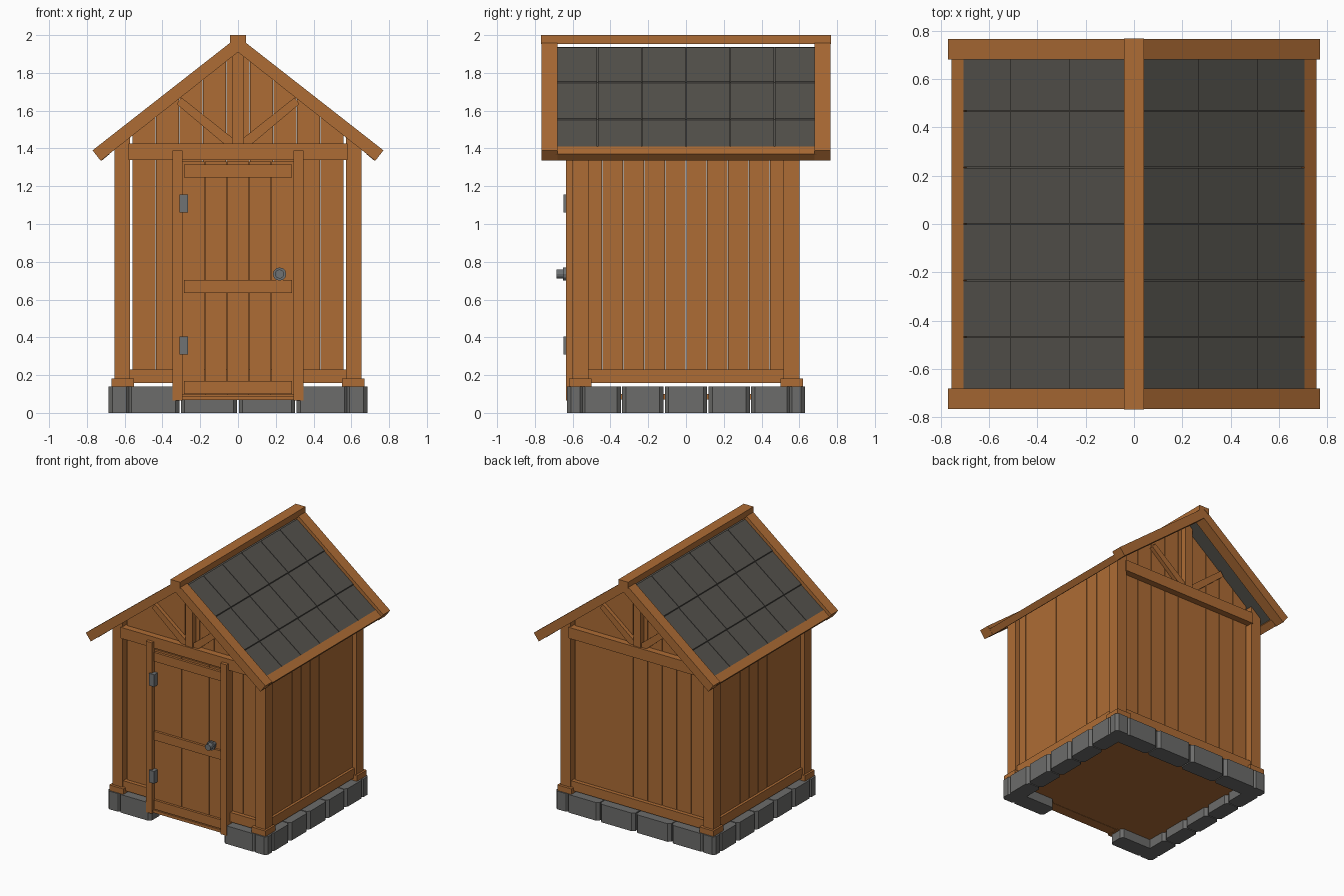
import bpy
import bmesh
import math

if "Cube" in bpy.data.objects:
    bpy.data.objects.remove(bpy.data.objects["Cube"], do_unlink=True)


def material(name, r, g, b):
    m = bpy.data.materials.new(name)
    m.use_nodes = True
    m.diffuse_color = (r, g, b, 1)
    m.node_tree.nodes["Principled BSDF"].inputs["Base Color"].default_value = (r, g, b, 1)
    return m


WOOD = material("warm wood", 0.42, 0.15, 0.035)
SLATE = material("dark slate", 0.088, 0.083, 0.072)
STONE = material("grey stone", 0.15, 0.15, 0.145)
METAL = material("grey metal", 0.16, 0.17, 0.175)


def prism(name, pts, axis, a, b, mat):
    """Extrude a flat outline from a to b along the given axis."""
    place = {"x": lambda p, t: (t, p[0], p[1]),
             "y": lambda p, t: (p[0], t, p[1]),
             "z": lambda p, t: (p[0], p[1], t)}[axis]
    bm = bmesh.new()
    low = [bm.verts.new(place(p, a)) for p in pts]
    high = [bm.verts.new(place(p, b)) for p in pts]
    bm.faces.new(low)
    bm.faces.new(high)
    n = len(pts)
    for i in range(n):
        j = (i + 1) % n
        bm.faces.new((low[i], low[j], high[j], high[i]))
    bmesh.ops.recalc_face_normals(bm, faces=bm.faces)
    me = bpy.data.meshes.new(name)
    bm.to_mesh(me)
    bm.free()
    me.materials.append(mat)
    ob = bpy.data.objects.new(name, me)
    bpy.context.collection.objects.link(ob)
    return ob


def box(name, x0, x1, y0, y1, z0, z1, mat=WOOD):
    return prism(name, [(x0, y0), (x1, y0), (x1, y1), (x0, y1)], "z", z0, z1, mat)


def stone(x0, x1, y0, y1, c=0.02):
    pts = [(x0 + c, y0), (x1 - c, y0), (x1, y0 + c), (x1, y1 - c),
           (x1 - c, y1), (x0 + c, y1), (x0, y1 - c), (x0, y0 + c)]
    prism("foundation_stone", pts, "z", 0, 0.14, STONE)


def slope(x, drop=0.0):
    return 1.965 - drop - 0.79 * abs(x)


def under_roof(name, x0, x1, y0, y1, z0):
    """Upright board whose top is cut to the underside of the roof."""
    pts = [(x0, z0), (x1, z0), (x1, slope(x1, 0.036))]
    if x0 < 0 < x1:
        pts.append((0, slope(0, 0.036)))
    pts.append((x0, slope(x0, 0.036)))
    prism(name, pts, "y", y0, y1, WOOD)


def span(s, a, b):
    return sorted((s * a, s * b))


# Foundation ring, open at the doorway
for s in (-1, 1):
    for t in (-1, 1):
        stone(*span(s, 0.57, 0.685), *span(t, 0.54, 0.63))
        stone(*span(s, 0.31, 0.585), *span(t, 0.50, 0.63))
        stone(*span(s, 0.565, 0.685), *span(t, 0.345, 0.555))
        stone(*span(s, 0.565, 0.685), *span(t, 0.12, 0.338))
    stone(*span(s, 0.565, 0.685), -0.112, 0.112)
    stone(*span(s, 0.005, 0.303), 0.50, 0.63)
box("floor", -0.60, 0.60, -0.58, 0.55, 0.07, 0.10)

# Corner posts, feet and sills
for s in (-1, 1):
    for t in (-1, 1):
        under_roof("corner_post", *span(s, 0.572, 0.655), *span(t, 0.515, 0.60), 0.15)
        box("post_foot", *span(s, 0.55, 0.67), *span(t, 0.50, 0.62), 0.14, 0.183)
    box("side_sill", *span(s, 0.575, 0.64), -0.52, 0.52, 0.157, 0.23)
    box("front_sill", *span(s, 0.32, 0.575), -0.59, -0.53, 0.157, 0.23)
box("back_sill", -0.575, 0.575, 0.53, 0.59, 0.157, 0.23)

# End wall boards
W, GAP = 1.12 / 9, 0.002
for i in range(9):
    x0, x1 = -0.56 + i * W + GAP, -0.56 + (i + 1) * W - GAP
    start = 1.34 if 2 <= i <= 6 else 0.16
    under_roof("front_board", x0, x1, -0.56, -0.54, start)
    under_roof("back_board", x0, x1, 0.54, 0.56, 0.16)

# Side wall boards
for s in (-1, 1):
    for i in range(10):
        y = -0.555 + i * 0.111
        under = span(s, 0.60, 0.62)
        box("side_board", *under, y + 0.0015, y + 0.1095, 0.16, slope(0.62, 0.036))

# Gable trusses
for t in (-1, 1):
    box("tie_beam", -0.58, 0.58, *span(t, 0.53, 0.61), 1.34, 1.425)
    under_roof("king_post", -0.032, 0.032, *span(t, 0.55, 0.60), 1.42)
    for s in (-1, 1):
        pts = [(s * 0.032, 1.425), (s * 0.075, 1.425), (s * 0.325, 1.635),
               (s * 0.30, 1.67), (s * 0.032, 1.458)]
        prism("truss_brace", pts, "y", *span(t, 0.55, 0.59), WOOD)

# Roof: slates, barge boards, eave strips and ridge
rows = [0.03, 0.266, 0.513, 0.705]
for s in (-1, 1):
    for x0, x1 in zip(rows, rows[1:]):
        pts = [(s * x0, slope(x0, 0.008)), (s * x1, slope(x1)),
               (s * x1, slope(x1, 0.03)), (s * x0, slope(x0, 0.03))]
        for i in range(6):
            y = -0.702 + i * 0.234
            prism("roof_slate", pts, "y", y + 0.002, y + 0.232, SLATE)
    sheet = [(0, slope(0, 0.029)), (s * 0.70, slope(0.70, 0.029)),
             (s * 0.70, slope(0.70, 0.036)), (0, slope(0, 0.036))]
    prism("roof_backing", sheet, "y", -0.69, 0.69, SLATE)
    barge = [(0, 1.992), (s * 0.77, 1.39), (s * 0.727, 1.335), (0, 1.91)]
    for t in (-1, 1):
        prism("barge_board", barge, "y", *span(t, 0.68, 0.765), WOOD)
    eave = [(s * 0.705, 1.41), (s * 0.755, 1.37), (s * 0.722, 1.335), (s * 0.68, 1.37)]
    prism("eave_strip", eave, "y", -0.69, 0.69, WOOD)
cap = [(-0.042, 2), (0.042, 2), (0.042, 1.952), (0, 1.98), (-0.042, 1.952)]
prism("ridge_cap", cap, "y", -0.768, 0.768, WOOD)

# Door frame
for s in (-1, 1):
    box("door_post", *span(s, 0.293, 0.346), -0.635, -0.53, 0.065, 1.39)
box("threshold", -0.295, 0.295, -0.62, -0.54, 0.068, 0.09)

# Door boards and ledges
for i in range(5):
    x = -0.295 + i * 0.118
    box("door_board", x + 0.001, x + 0.117, -0.605, -0.58, 0.095, 1.33)
for z0, z1 in ((0.10, 0.17), (0.635, 0.703), (1.245, 1.315)):
    box("door_ledge", -0.285, 0.285, -0.624, -0.605, z0, z1)

# Hinges and knob
for z in (0.31, 1.06):
    box("hinge", -0.31, -0.265, -0.648, -0.60, z, z + 0.095, METAL)


def disc(name, radius, y0, y1):
    pts = [(0.22 + radius * math.cos(math.tau * i / 12),
            0.735 + radius * math.sin(math.tau * i / 12)) for i in range(12)]
    prism(name, pts, "y", y0, y1, METAL)


disc("knob_plate", 0.035, -0.65, -0.635)
disc("knob_stem", 0.018, -0.64, -0.60)
disc("knob", 0.024, -0.685, -0.648)
